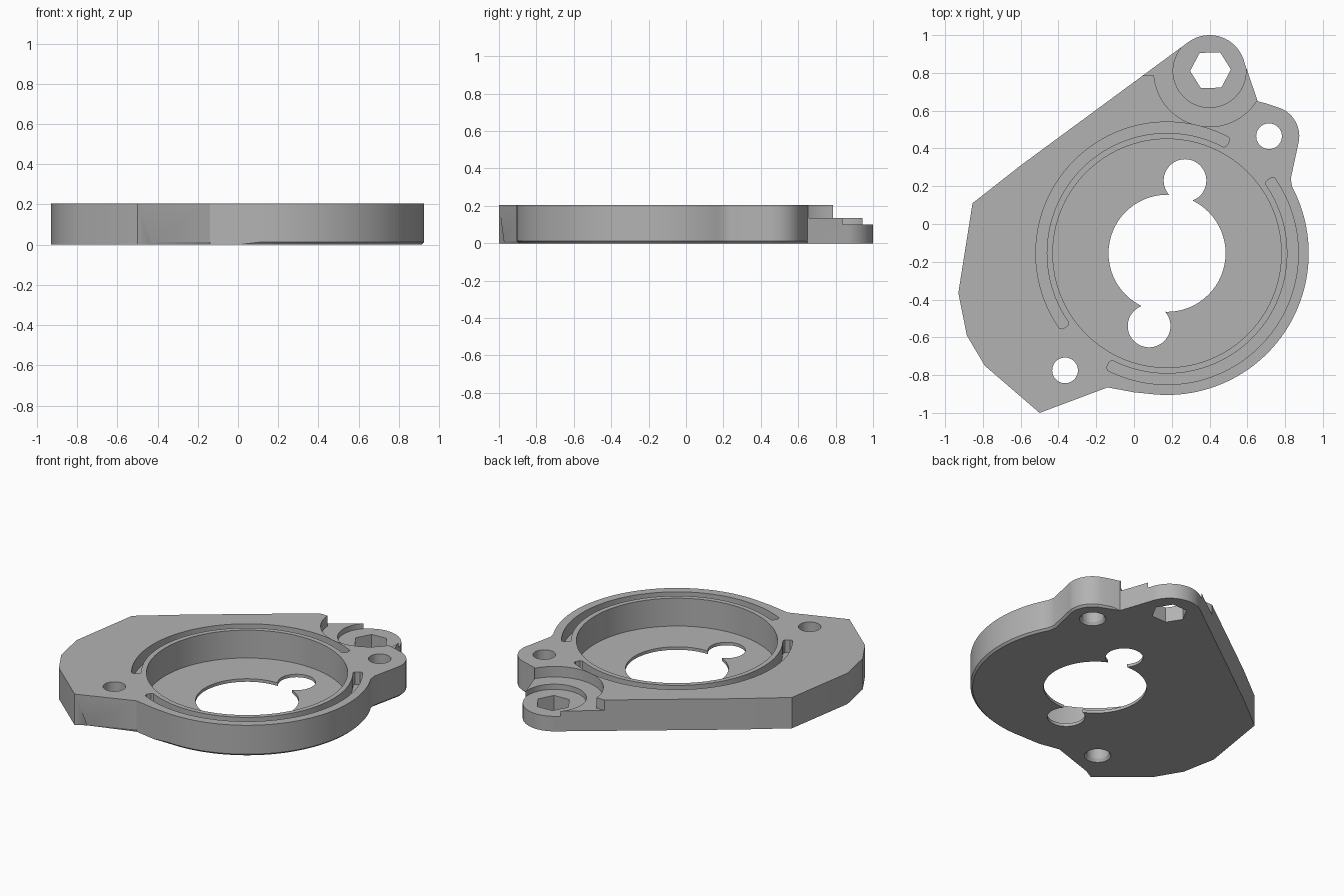
import bpy, bmesh
from math import sin, cos, radians

cube = bpy.data.objects.get("Cube")
if cube:
    bpy.data.objects.remove(cube, do_unlink=True)

HEIGHT = 0.205
FLOOR = 0.02
TOP = HEIGHT + 0.1          # cutters overshoot the plate
BORE = (0.175, -0.155)
LUG = (0.40, 0.81)
EAR = (0.715, 0.465)
BOLT_HOLES = [EAR, (-0.365, -0.775)]
RELIEF_HOLES = [(0.27, 0.23), (0.08, -0.54)]

metal = bpy.data.materials.new("cast_grey")
metal.use_nodes = True
GREY = (0.45, 0.45, 0.45, 1)
metal.diffuse_color = GREY
metal.node_tree.nodes["Principled BSDF"].inputs["Base Color"].default_value = GREY


def arc(center, radius, start, end, steps):
    angles = [radians(start + (end - start) * i / steps) for i in range(steps + 1)]
    return [(center[0] + radius * cos(a), center[1] + radius * sin(a)) for a in angles]


def circle(center, radius, sides=64, turn=0):
    return arc(center, radius, turn, turn + 360, sides)[:-1]


def prism(name, outline, z0, z1, lower=None):
    """Loft between two outlines of equal length, closed at both ends."""
    bm = bmesh.new()
    bottom = [bm.verts.new((x, y, z0)) for x, y in (lower or outline)]
    top = [bm.verts.new((x, y, z1)) for x, y in outline]
    n = len(top)
    bm.faces.new(bottom[::-1])
    bm.faces.new(top)
    for i in range(n):
        j = (i + 1) % n
        bm.faces.new((bottom[i], bottom[j], top[j], top[i]))
    bmesh.ops.recalc_face_normals(bm, faces=bm.faces)
    mesh = bpy.data.meshes.new(name)
    bm.to_mesh(mesh)
    bm.free()
    mesh.materials.append(metal)
    obj = bpy.data.objects.new(name, mesh)
    bpy.context.collection.objects.link(obj)
    return obj


def cut(name, outline, z0, z1, lower=None):
    cutter = prism(name, outline, z0, z1, lower)
    cutter.hide_render = True
    mod = plate.modifiers.new(name, "BOOLEAN")
    mod.operation = "DIFFERENCE"
    mod.solver = "EXACT"
    mod.object = cutter
    bpy.context.view_layer.objects.active = plate
    bpy.ops.object.modifier_apply(modifier=mod.name)
    bpy.data.objects.remove(cutter, do_unlink=True)


def chamfer_lower_edges(obj, width):
    """Break the bottom edge along the round side, the ear and the short flat."""
    bm = bmesh.new()
    bm.from_mesh(obj.data)

    def on_chamfer(v):
        round_side = v.co.x > 0.1 and v.co.y < 0.64
        short_flat = -0.44 < v.co.x < -0.13 and v.co.y < -0.8
        return v.co.z < 0.001 and (round_side or short_flat)

    edges = [e for e in bm.edges if all(on_chamfer(v) for v in e.verts)]
    bmesh.ops.bevel(bm, geom=edges, offset=width, segments=1, affect="EDGES")
    bm.to_mesh(obj.data)
    bm.free()


# Plate outline: round body, bolt ear, lug, then the straight-sided corner
outline = [(-0.50, -1.0), (-0.43, -0.974), (-0.14, -0.865), (0.0, -0.891)]
outline += arc(BORE, 0.75, 265, 388, 48)
outline += [(0.83, 0.24)]
outline += arc(EAR, 0.16, -10, 68, 14)
outline += [(0.70, 0.638), (0.655, 0.65)]
outline += arc(LUG, 0.19, 14, 126, 20)
outline += [(-0.60, 0.31), (-0.855, 0.11), (-0.93, -0.365), (-0.885, -0.59), (-0.79, -0.75)]
plate = prism("flange_plate", outline, 0, HEIGHT)
chamfer_lower_edges(plate, 0.013)

# Main bore with a thin floor, and the opening through that floor
cut("bore", circle(BORE, 0.605, 96), FLOOR, TOP)
cut("center_opening", circle(BORE, 0.31), -0.1, 0.1)
for spot in RELIEF_HOLES:
    cut("relief_hole", circle(spot, 0.113, 48), -0.1, 0.1)

# Two arc-shaped seal grooves with softened ends
for start, end in [(61, 216), (242, 396)]:
    groove = arc(BORE, 0.695, start + 1, end - 1, 48)
    groove += arc(BORE, 0.68, end, end, 1)[:1] + arc(BORE, 0.65, end, end, 1)[:1]
    groove += arc(BORE, 0.637, end - 1, start + 1, 48)
    groove += arc(BORE, 0.65, start, start, 1)[:1] + arc(BORE, 0.68, start, start, 1)[:1]
    cut("seal_groove", groove, 0.12, TOP)

# Stepped recess around the lug, open towards the back
recess = arc(LUG, 0.295, 184.5, 375, 48) + [(0.8, 1.2), (-0.2, 1.2), (-0.2, 0.787)]
cut("lug_recess", recess, 0.135, TOP)
cut("lug_seat", circle(LUG, 0.193), 0.10, TOP)
cut("hex_socket", circle((0.405, 0.814), 0.108, 6, 2), -0.1, TOP)

# Bolt holes, countersunk from below
for spot in BOLT_HOLES:
    cut("bolt_hole", circle(spot, 0.068, 40), -0.1, TOP)
    cut("countersink", circle(spot, 0.066, 40), -0.01, 0.022, circle(spot, 0.086, 40))

bpy.ops.object.select_all(action="DESELECT")
plate.select_set(True)
bpy.context.view_layer.objects.active = plate
bpy.ops.object.shade_smooth_by_angle(angle=radians(25))
